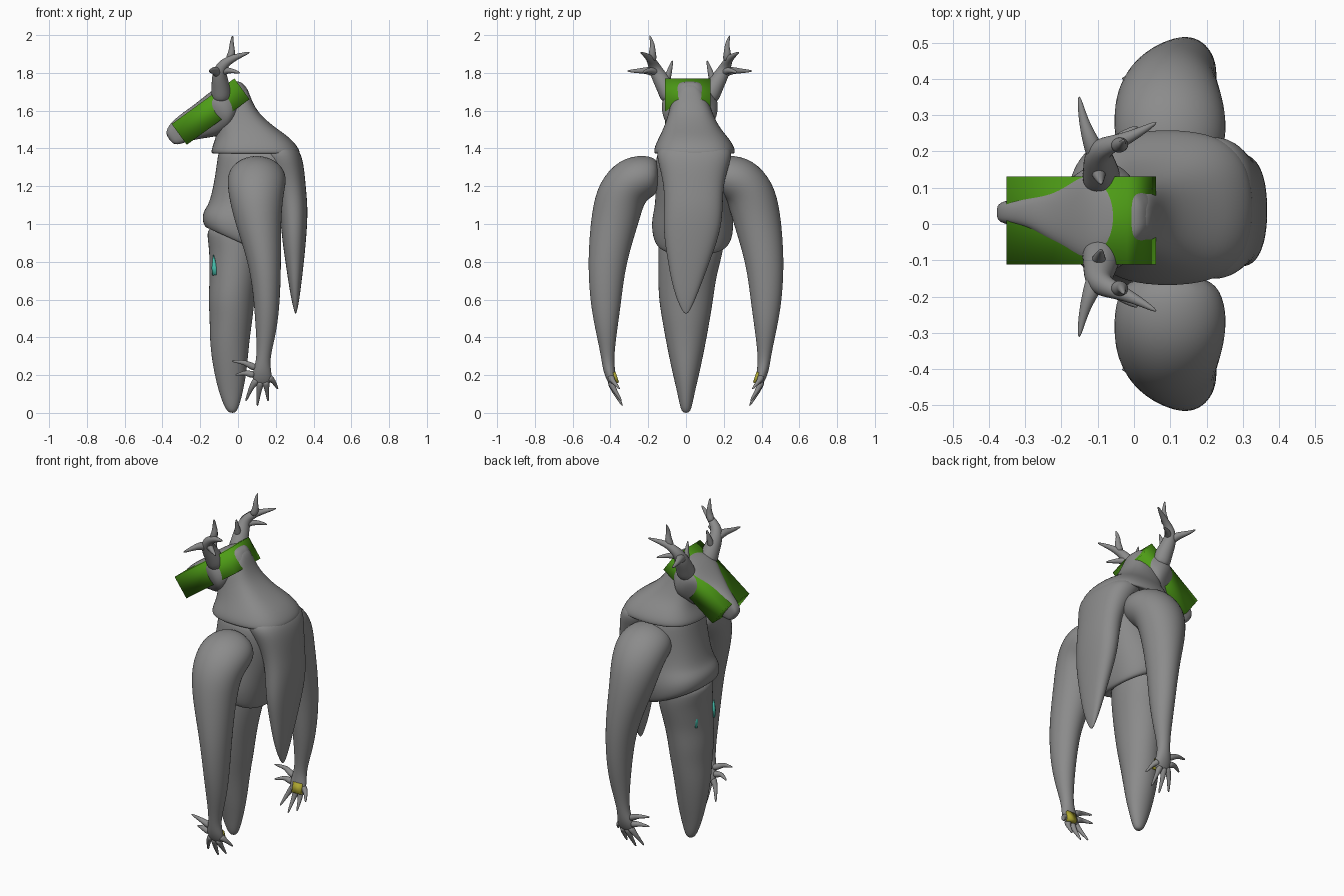
import bpy, bmesh
from math import cos, sin, pi, radians
from mathutils import Vector, Matrix


def material(name, rgb):
    m = bpy.data.materials.new(name)
    m.diffuse_color = (*rgb, 1)
    return m


grey = material("dark_grey", (0.26, 0.26, 0.26))
green = material("green", (0.075, 0.33, 0.008))
yellow = material("yellow", (0.42, 0.38, 0.03))
teal = material("teal", (0.06, 0.5, 0.4))


def finish(name, bm, mat=grey, subsurf=2):
    bmesh.ops.recalc_face_normals(bm, faces=bm.faces)
    mesh = bpy.data.meshes.new(name)
    bm.to_mesh(mesh)
    bm.free()
    mesh.polygons.foreach_set("use_smooth", [True] * len(mesh.polygons))
    ob = bpy.data.objects.new(name, mesh)
    bpy.context.collection.objects.link(ob)
    mesh.materials.append(mat)
    if subsurf:
        mod = ob.modifiers.new("smooth", 'SUBSURF')
        mod.levels = mod.render_levels = subsurf
    return ob


def sgnpow(v, p):
    return (abs(v) ** p) * (1 if v >= 0 else -1)


def add_loft(bm, rings, sides=16, power=1.0):
    """rings: (centre, axis_u, axis_w) -> closed skin between the rings"""
    loops = []
    for c, u, w in rings:
        loops.append([bm.verts.new(c + u * sgnpow(cos(2 * pi * i / sides), power)
                                   + w * sgnpow(sin(2 * pi * i / sides), power))
                      for i in range(sides)])
    for a, b in zip(loops, loops[1:]):
        for i in range(sides):
            j = (i + 1) % sides
            bm.faces.new((a[i], a[j], b[j], b[i]))
    bm.faces.new(loops[0])
    bm.faces.new(loops[-1])


def stack(name, rows, power=1.0):
    """rings: z, x_min, x_max, half width in y, centre y, optional drop towards the back"""
    bm = bmesh.new()
    rings = []
    for z, a, b, hw, yc, *drop in rows:
        hx = (b - a) / 2
        rings.append((Vector(((a + b) / 2, yc, z)),
                      Vector((hx, 0, -hx * (drop[0] if drop else 0))), Vector((0, hw, 0))))
    add_loft(bm, rings, 16, power)
    return finish(name, bm)


def add_tube(bm, pts, sides=8, ref=(1, 0, 0)):
    """path: x, y, z, radius along ref, radius across"""
    ps = [Vector(p[:3]) for p in pts]
    rings = []
    for i, p in enumerate(pts):
        t = (ps[min(i + 1, len(ps) - 1)] - ps[max(i - 1, 0)]).normalized()
        u = Vector(ref)
        u = (u - t * u.dot(t)).normalized()
        rings.append((ps[i], u * p[3], t.cross(u) * p[4]))
    add_loft(bm, rings, sides)


def add_spike(bm, pts, r, tip=0.005):
    n = len(pts) - 1
    add_tube(bm, [(*p, r + (tip - r) * i / n, r + (tip - r) * i / n) for i, p in enumerate(pts)],
             8, (0.6, 0.75, 0.28))


def add_box(bm, centre, size, rot):
    bmesh.ops.create_cube(bm, size=1, matrix=Matrix.Translation(centre) @ rot
                          @ Matrix.Diagonal((*size, 1)))


# Legless tapering lower body
stack("lower_body", [
    (0.0, -.04, -.02, .01, 0), (.012, -.065, 0, .028, 0), (.1, -.1, .025, .045, 0),
    (.2, -.125, .045, .07, 0), (.3, -.143, .055, .092, 0), (.4, -.152, .065, .112, 0),
    (.5, -.152, .08, .13, 0), (.6, -.16, .09, .147, 0), (.7, -.153, .105, .155, .005),
    (.78, -.155, .12, .165, .015), (.86, -.155, .13, .175, .025), (.93, -.166, .13, .18, .03),
    (1.0, -.165, .13, .17, .03)])

# Chest whose lower lip drops towards the back
stack("chest", [
    (.95, -.14, .1, .14, .03, .4), (.905, -.165, .15, .18, .03, .45),
    (.91, -.18, .175, .2, .035, .45), (.94, -.192, .19, .215, .035, .42),
    (1.0, -.19, .215, .222, .035, .28), (1.06, -.175, .24, .212, .035, .12),
    (1.12, -.152, .27, .2, .035), (1.25, -.125, .31, .2, .035), (1.36, -.112, .33, .2, .035),
    (1.41, -.1, .28, .17, .035)], .85)

# Hood, collar and the pointed tail of the cape
stack("hood", [
    (1.745, -.03, .03, .035, .02), (1.71, -.07, .055, .07, .02), (1.65, -.11, .075, .1, .02),
    (1.58, -.12, .115, .12, .025), (1.51, -.115, .2, .15, .03), (1.46, -.12, .275, .185, .04),
    (1.41, -.14, .32, .215, .045), (1.375, -.148, .335, .22, .045),
    (1.37, -.13, .32, .205, .045), (1.4, -.1, .28, .17, .045)], .75)
stack("cape_tail", [
    (1.43, .08, .29, .17, .045), (1.38, .09, .335, .21, .045), (1.3, .14, .352, .185, .042),
    (1.2, .2, .36, .16, .04), (1.1, .215, .37, .158, .04), (1.0, .225, .368, .157, .035),
    (.9, .235, .36, .14, .025), (.8, .25, .35, .112, .015), (.7, .265, .338, .085, .005),
    (.6, .282, .325, .05, 0), (.54, .297, .313, .02, 0), (.525, .302, .308, .006, 0)], .85)

# Long-muzzled wedge of a head, built along its sloping axis
tilt = radians(36)
axis, up = Vector((cos(tilt), 0, sin(tilt))), Vector((-sin(tilt), 0, cos(tilt)))
mid = Vector((-.145, .02, 1.595))
bm = bmesh.new()
add_loft(bm, [(mid + axis * s + up * n + Vector((0, .012 if s < -.1 else 0, 0)),
               up * h, Vector((0, w, 0)))
              for s, n, h, w in [
    (-.264, .01, .02, .014), (-.25, .01, .05, .032), (-.2, .012, .066, .038),
    (-.13, 0, .083, .052), (-.07, -.018, .1, .083), (-.01, -.028, .112, .115),
    (.04, -.025, .112, .15), (.085, -.013, .1, .152), (.12, -.005, .086, .13),
    (.155, 0, .07, .105), (.2, 0, .055, .075), (.222, 0, .035, .045), (.226, 0, .012, .015)]],
    16, .65)
finish("head", bm)

# Green block the head pushes through
bm = bmesh.new()
add_box(bm, Vector((-.145, .01, 1.595)), (.41, .242, .136), Matrix.Rotation(-tilt, 4, 'Y'))
finish("mask_block", bm, green, 0)

# Antlers: (radius, path) with y measured from the head centre line
tines = [
    (.064, [(-.09, .09, 1.65), (-.09, .125, 1.72), (-.1, .165, 1.785), (-.09, .19, 1.835),
            (-.045, .205, 1.87), (.01, .23, 1.892), (.065, .262, 1.91)]),
    (.034, [(-.1, .16, 1.79), (-.12, .21, 1.815), (-.14, .265, 1.81), (-.152, .335, 1.81)]),
    (.028, [(-.05, .195, 1.86), (-.03, .2, 1.91), (-.035, .195, 1.95), (-.028, .213, 2.0)]),
    (.027, [(-.1, .165, 1.8), (-.06, .2, 1.815), (-.025, .23, 1.81), (.012, .25, 1.8)]),
    (.028, [(-.1, .13, 1.74), (-.095, .11, 1.8), (-.09, .09, 1.87)]),
]
for side, label in ((-1, "right"), (1, "left")):
    bm = bmesh.new()
    for r, path in tines:
        add_spike(bm, [(x, .02 + side * y, z) for x, y, z in path], r)
    finish(label + "_antler", bm)

    # Arm
    bm = bmesh.new()
    arm = [(.1, .14, 1.25, .11, .09), (.1, .2, 1.255, .155, .12), (.1, .28, 1.235, .163, .14),
           (.095, .345, 1.16, .153, .14), (.105, .376, 1.03, .13, .132),
           (.13, .405, .88, .103, .115), (.147, .422, .74, .084, .1),
           (.153, .425, .58, .071, .084), (.15, .422, .45, .059, .062), (.14, .417, .34, .042, .042),
           (.132, .413, .27, .038, .034), (.128, .405, .215, .052, .032),
           (.128, .39, .165, .052, .024), (.128, .383, .15, .037, .014)]
    add_tube(bm, [(x, side * y, *r) for x, y, *r in arm], 12)
    finish(label + "_arm", bm)

    # Clawed fingers: knuckle x, z then tip x, y, z
    bm = bmesh.new()
    for kx, kz, tx, ty, tz in [(.1, .235, -.035, .4, .275), (.09, .2, -.015, .37, .2),
                               (.1, .18, .04, .345, .06), (.12, .17, .102, .335, .035),
                               (.145, .17, .16, .34, .06), (.16, .19, .212, .35, .125)]:
        a, b = Vector((kx, side * .4, kz)), Vector((tx, side * ty, tz))
        m = a.lerp(b, .5) + Vector((0, side * .012, .012))
        add_spike(bm, [a, a.lerp(m, .6), m, m.lerp(b, .5), b], .023)
    finish(label + "_fingers", bm)

    # Yellow plate in the palm
    bm = bmesh.new()
    add_box(bm, Vector((.14, side * .378, .185)), (.055, .03, .06),
            Matrix.Rotation(radians(-side * 18), 4, 'X'))
    finish(label + "_palm_plate", bm, yellow, 0)

    # Teal shard on the belly
    bm = bmesh.new()
    add_tube(bm, [(-.118, side * .085, .73, .018, .016), (-.124, side * .085, .77, .016, .014),
                  (-.13, side * .085, .835, .002, .002)], 8)
    finish(label + "_shard", bm, teal, 0)
